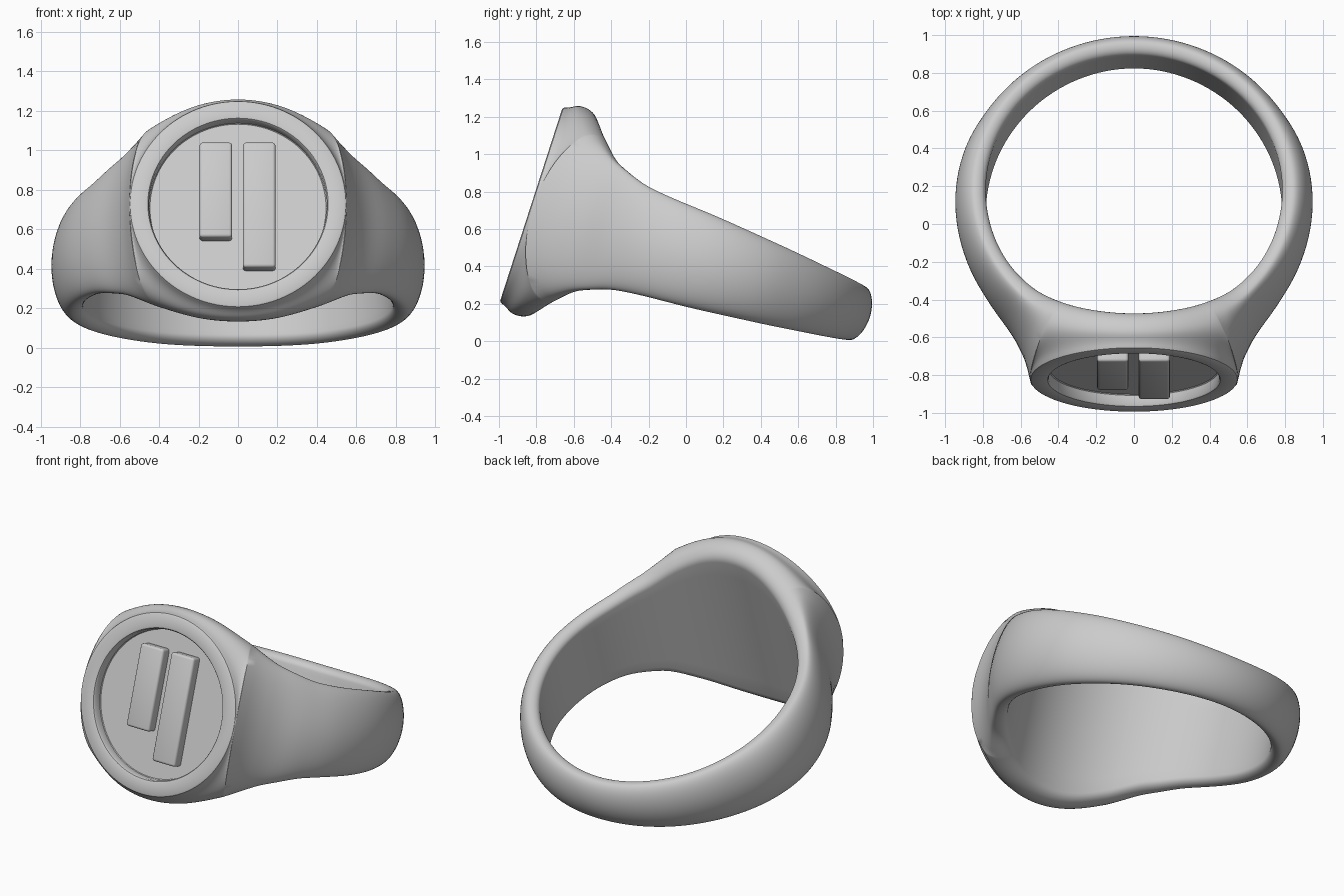
import bpy, bmesh
from math import sin, cos, pi, atan2, radians, hypot
from mathutils import Matrix, Vector

if "Cube" in bpy.data.objects:
    bpy.data.objects.remove(bpy.data.objects["Cube"])

TILT = Matrix.Rotation(radians(-17.9), 4, 'X')   # ring leans back on its shank
V0, RIN = -0.02, 0.785                           # finger hole centre and radius
RF, VE = 0.55, -1.0                              # signet face radius and edge plane
PHI0 = atan2(RF, V0 - VE)

# Tables by angle from the front (degrees)
OUTER = [(29.3, 1.124), (34.2, 1.032), (43.2, .956), (54.8, .936), (69.4, .94),
         (91, .946), (108, .941), (124, .925), (150, .917), (180, .916)]
HEIGHT = [(0, .585), (13.5, .558), (28, .472), (40, .378), (46, .345), (60, .29),
          (90, .252), (112, .22), (145, .175), (180, .15)]
CREST = [(0, .1), (30, .09), (60, .06), (180, .055)]


def smooth_lookup(tab, x):
    """Smooth cubic interpolation of a table."""
    x = min(max(x, tab[0][0]), tab[-1][0])
    n = len(tab)

    def slope(k):
        a, b = tab[max(k - 1, 0)], tab[min(k + 1, n - 1)]
        return (b[1] - a[1]) / (b[0] - a[0])
    i = next(k for k in range(n - 1) if x <= tab[k + 1][0])
    (x0, y0), (x1, y1) = tab[i], tab[i + 1]
    d = x1 - x0
    t = (x - x0) / d
    m0, m1 = slope(i) * d, slope(i + 1) * d
    if i == 0 and x0 == 0:
        m0 = 0
    if i == n - 2:
        m1 = 0
    return ((2*t**3 - 3*t*t + 1) * y0 + (t**3 - 2*t*t + t) * m0
            + (3*t*t - 2*t**3) * y1 + (t**3 - t*t) * m1)


def place(x, v, w):
    return TILT @ Vector((x, v, w + 0.43 - 0.009 * v))


def half_section(phi, x_face=None):
    """Upper half of the band section: outside, crest, inner wall (r, w)."""
    deg = abs(phi) * 180 / pi
    h = smooth_lookup(HEIGHT, deg)
    rc = RIN + smooth_lookup(CREST, deg)
    if x_face is not None:
        x = abs(x_face)
        hc = max(RF * RF - x * x, 0) ** .5
        p0 = Vector((hypot(x, V0 - VE), hc))
        tan = Vector((-hc, x * sin(abs(phi)) + RF * .3 * cos(phi))).normalized()
    else:
        p0 = Vector((smooth_lookup(OUTER, deg), 0))
        tan = Vector((0, 1))
    p3 = Vector((rc, h))
    p1 = p0 + tan * (.48 * (p3 - p0).length)
    p2 = p3 + Vector((.5 * (p0.x - rc), 0))
    pts = []
    for k in range(17):
        t = k / 16
        s = 1 - t
        pts.append(p0*s**3 + p1*(3*s*s*t) + p2*(3*s*t*t) + p3*t**3)
    drop = .8 * (rc - RIN)
    for k in range(1, 9):
        a = k / 8 * pi / 2
        pts.append(Vector((rc - (rc - RIN) * sin(a), h - drop * (1 - cos(a)))))
    for k in range(1, 6):
        pts.append(Vector((RIN, (h - drop) * (1 - k / 5))))
    return pts


def finish(bm, name):
    bmesh.ops.remove_doubles(bm, verts=bm.verts, dist=1e-4)
    bmesh.ops.recalc_face_normals(bm, faces=bm.faces)
    me = bpy.data.meshes.new(name)
    bm.to_mesh(me)
    bm.free()
    ob = bpy.data.objects.new(name, me)
    bpy.context.collection.objects.link(ob)
    bpy.ops.object.select_all(action='DESELECT')
    ob.select_set(True)
    bpy.context.view_layer.objects.active = ob
    bpy.ops.object.shade_smooth_by_angle(angle=radians(35))
    return ob


def skin(bm, rows, closed_rows=False):
    """Quads between consecutive rows; the list of rows wraps around."""
    n = len(rows)
    for i in range(n):
        a, b = rows[i], rows[(i + 1) % n]
        for j in range(len(a) - 1):
            bm.faces.new((a[j], a[j + 1], b[j + 1], b[j]))


# Ring band: sections swept around the finger hole
bm = bmesh.new()
NA, NB = 48, 110
stations = []
for i in range(NA + 1):
    x = RF * sin(-pi / 2 + pi * i / NA)
    stations.append((atan2(x, V0 - VE), x))
for i in range(1, NB):
    phi = PHI0 + (2 * pi - 2 * PHI0) * i / NB
    stations.append((phi if phi <= pi else phi - 2 * pi, None))
for side in (1, -1):
    rows = []
    for phi, xf in stations:
        rows.append([bm.verts.new(place(p.x * sin(phi), V0 - p.x * cos(phi), side * p.y))
                     for p in half_section(phi, xf)])
    skin(bm, rows)

# Signet face: rounded rim, recess wall and floor
profile = [(RF, VE), (.547, -1.007), (.538, -1.012), (.468, -1.012), (.457, -1.009),
           (.451, -1.0), (.45, -.95), (.446, -.945)]
rows = []
for i in range(2 * NA):
    a = 2 * pi * i / (2 * NA)
    rows.append([bm.verts.new(place(r * sin(a), v, r * cos(a))) for r, v in profile])
skin(bm, rows)
bm.faces.new([row[-1] for row in rows])
finish(bm, "ring_band")


# Raised bars in the recess
def bar(name, x0, x1, w0, w1, v0=-1.012, v1=-.93):
    bm = bmesh.new()
    bmesh.ops.create_cube(bm, size=1)
    for vert in bm.verts:
        c = vert.co
        vert.co = ((x0 + x1) / 2 + c.x * (x1 - x0), (v0 + v1) / 2 + c.y * (v1 - v0),
                   (w0 + w1) / 2 + c.z * (w1 - w0))
    bmesh.ops.bevel(bm, geom=list(bm.edges), offset=.015, segments=3, profile=.5, affect='EDGES')
    for vert in bm.verts:
        vert.co = place(*vert.co)
    finish(bm, name)


bar("short_bar", -.195, -.03, -.175, .33)
bar("long_bar", .025, .19, -.335, .33)
